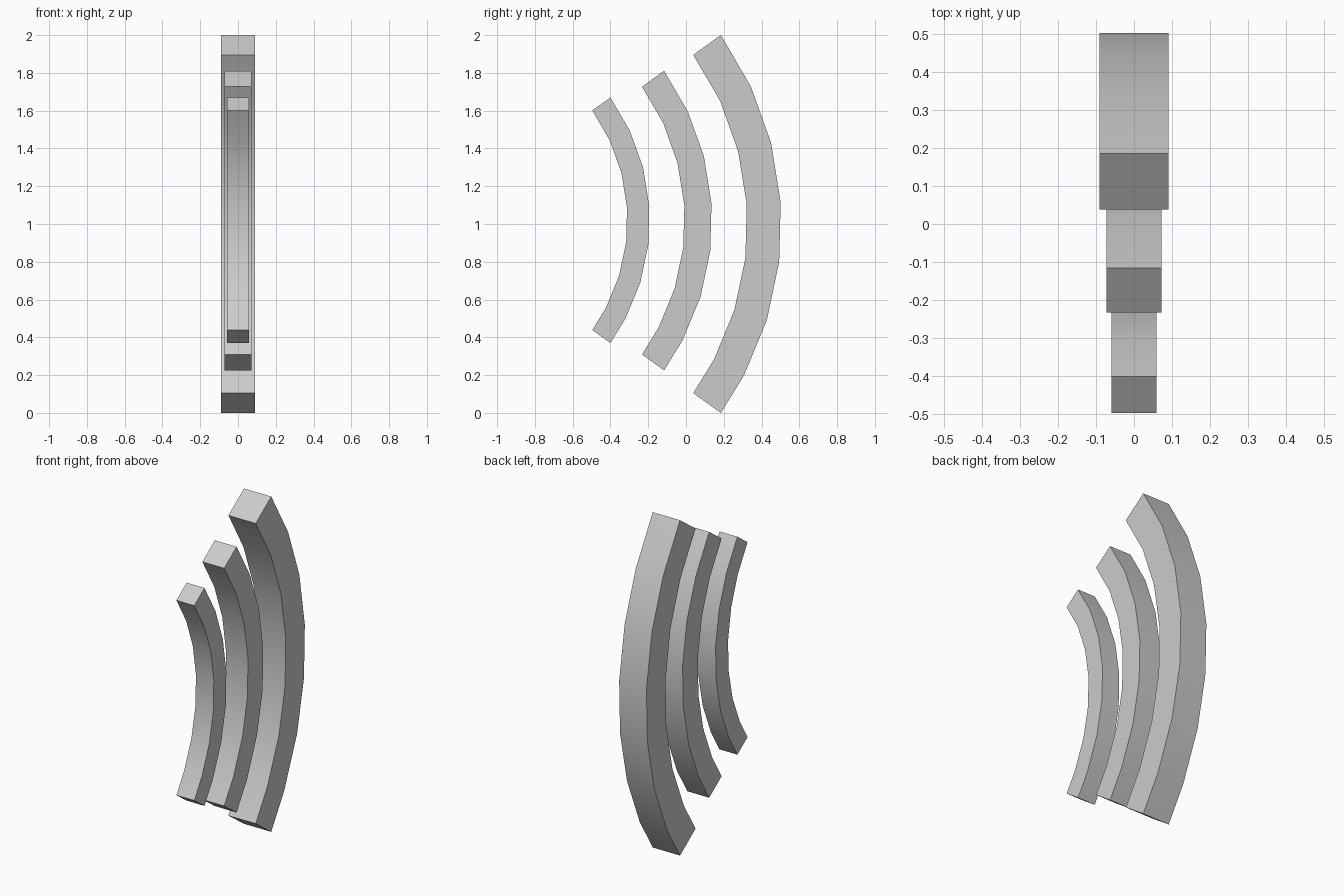
import bpy, bmesh
from math import sin, cos, radians

if "Cube" in bpy.data.objects:
    bpy.data.objects.remove(bpy.data.objects["Cube"])

# Shared angular stations of every arc (the last step is shorter)
ANGLES = [radians(a) for a in (35.5, 25, 14.5, 3.8, -6.7, -17.2, -27.7, -35.5)]


def arc_bar(name, cy, cz, outer, size):
    """Square bar bent along an arc in the YZ plane, centred on x = 0."""
    bm = bmesh.new()
    h = size / 2
    inner = outer - size
    rings = []
    for a in ANGLES:
        rings.append([bm.verts.new((x, cy + r * cos(a), cz + r * sin(a)))
                      for x, r in ((-h, inner), (h, inner), (h, outer), (-h, outer))])
    for lo, hi in zip(rings, rings[1:]):
        for i in range(4):
            j = (i + 1) % 4
            bm.faces.new((lo[i], lo[j], hi[j], hi[i]))
    bm.faces.new(rings[0])
    bm.faces.new(rings[-1])
    bmesh.ops.recalc_face_normals(bm, faces=bm.faces[:])
    mesh = bpy.data.meshes.new(name)
    bm.to_mesh(mesh)
    bm.free()
    obj = bpy.data.objects.new(name, mesh)
    bpy.context.collection.objects.link(obj)
    bpy.ops.object.select_all(action='DESELECT')
    obj.select_set(True)
    bpy.context.view_layer.objects.active = obj
    bpy.ops.object.shade_smooth_by_angle(angle=radians(30))


# Three sound-wave arcs, growing outward
arc_bar("small_arc", -1.311, 1.02, 1.119, 0.118)
arc_bar("middle_arc", -1.227, 1.018, 1.365, 0.144)
arc_bar("large_arc", -1.217, 1.0, 1.722, 0.18)
